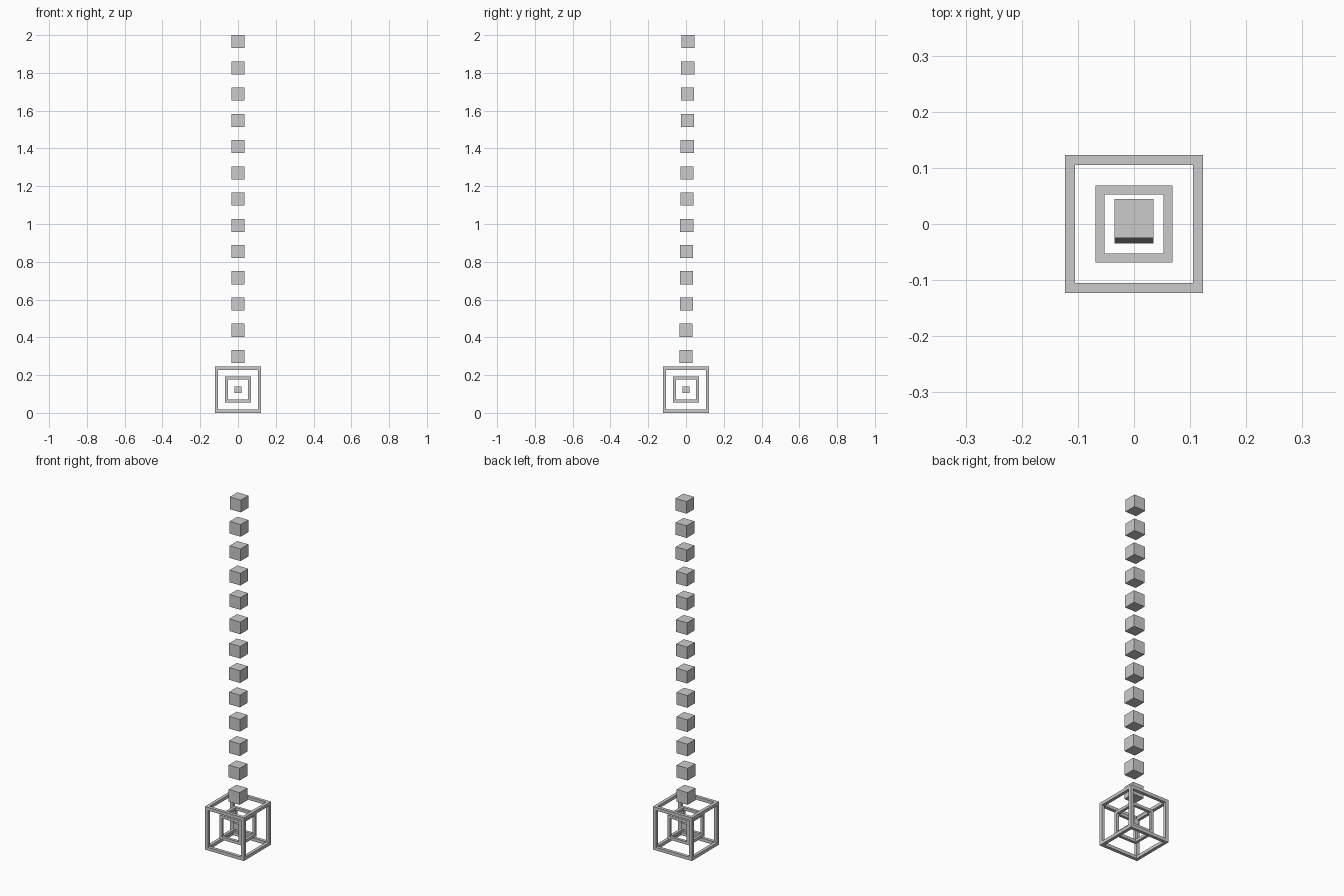
import bpy, bmesh, math
from itertools import product

if "Cube" in bpy.data.objects:
    bpy.data.objects.remove(bpy.data.objects["Cube"])

CZ = 0.123      # centre height of the nested frames


def make_object(name, bm):
    mesh = bpy.data.meshes.new(name)
    bm.to_mesh(mesh)
    bm.free()
    ob = bpy.data.objects.new(name, mesh)
    bpy.context.collection.objects.link(ob)
    return ob


def cube(name, size, loc):
    bm = bmesh.new()
    bmesh.ops.create_cube(bm, size=size)
    ob = make_object(name, bm)
    ob.location = loc
    return ob


def cube_frame(name, size, bar, loc):
    """Square-section bars along the 12 edges of a cube, as one clean shell."""
    h = size / 2
    cuts = (-h, -h + bar, h - bar, h)

    def solid(c):
        return all(0 <= i <= 2 for i in c) and sum(i != 1 for i in c) >= 2

    bm = bmesh.new()
    for cell in product(range(3), repeat=3):
        if not solid(cell):
            continue
        for axis, side in product(range(3), (0, 1)):
            near = list(cell)
            near[axis] += 2 * side - 1
            if solid(near):
                continue
            u, v = (axis + 1) % 3, (axis + 2) % 3
            quad = []
            for du, dv in ((0, 0), (1, 0), (1, 1), (0, 1)):
                p = [0, 0, 0]
                p[axis] = cuts[cell[axis] + side]
                p[u] = cuts[cell[u] + du]
                p[v] = cuts[cell[v] + dv]
                quad.append(bm.verts.new(p))
            bm.faces.new(quad if side else quad[::-1])
    bmesh.ops.remove_doubles(bm, verts=bm.verts, dist=1e-5)
    bm.normal_update()
    ob = make_object(name, bm)
    ob.location = loc
    return ob


# Nested base: outer frame, inner frame, core
cube_frame("outer_frame", 0.246, 0.018, (0, 0, CZ))
cube_frame("inner_frame", 0.138, 0.016, (0, 0, CZ))
cube("core_cube", 0.036, (0, 0, CZ))

# Floating column of cubes, drifting very slightly backwards
COUNT, SIZE, STEP = 13, 0.0695, 0.1389
for i in range(COUNT):
    z = 2.0 - SIZE / 2 - STEP * (COUNT - 1 - i)
    cube(f"column_cube_{i + 1:02d}", SIZE, (0, 0.010 * i / (COUNT - 1), z))
